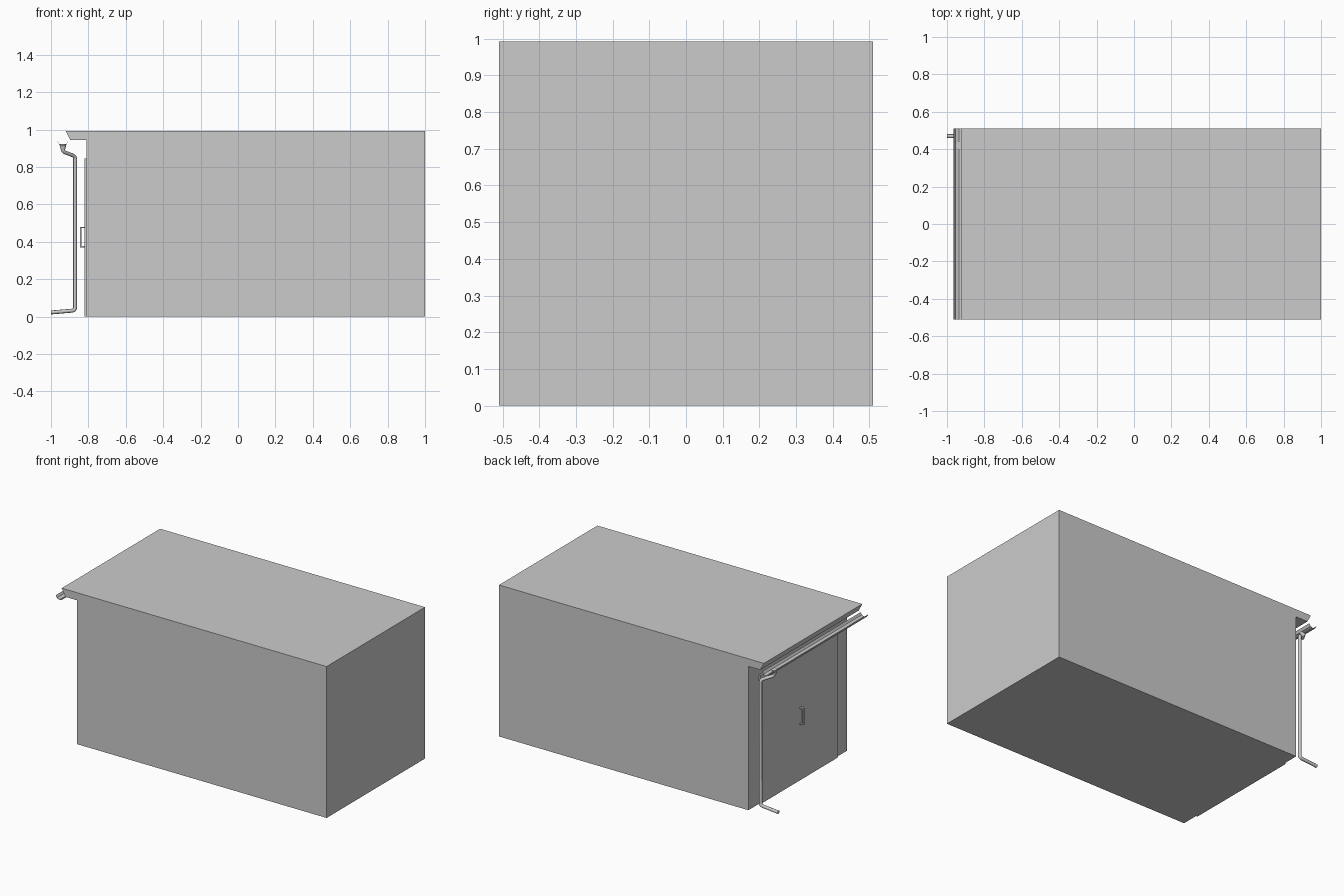
import bpy, bmesh
from mathutils import Vector

cube = bpy.data.objects.get("Cube")
if cube:
    bpy.data.objects.remove(cube, do_unlink=True)

grey = bpy.data.materials.new("plain grey")
grey.use_nodes = True
COLOR = (0.6, 0.6, 0.6, 1)
grey.diffuse_color = COLOR
grey.node_tree.nodes["Principled BSDF"].inputs["Base Color"].default_value = COLOR


def finish(name, bm):
    mesh = bpy.data.meshes.new(name)
    bmesh.ops.recalc_face_normals(bm, faces=bm.faces)
    bm.to_mesh(mesh)
    bm.free()
    mesh.materials.append(grey)
    obj = bpy.data.objects.new(name, mesh)
    bpy.context.collection.objects.link(obj)
    return obj


def extrude_profile(name, points, y0, y1):
    """Prism from an x-z outline, running along y."""
    bm = bmesh.new()
    face = bm.faces.new([bm.verts.new((x, y0, z)) for x, z in points])
    out = bmesh.ops.extrude_face_region(bm, geom=[face])
    moved = [v for v in out["geom"] if isinstance(v, bmesh.types.BMVert)]
    bmesh.ops.translate(bm, verts=moved, vec=(0, y1 - y0, 0))
    return finish(name, bm)


def box(name, x0, x1, y0, y1, z0, z1):
    return extrude_profile(name, [(x0, z0), (x1, z0), (x1, z1), (x0, z1)], y0, y1)


def pipe(name, corners, radius, bend):
    """Round tube along a path whose corners are softened."""
    pts = [Vector(c) for c in corners]
    path = [pts[0]]
    for a, b, c in zip(pts, pts[1:], pts[2:]):
        p = b + (a - b).normalized() * bend
        q = b + (c - b).normalized() * bend
        path += [p, (p + q + 2 * b) / 4, q]
    path.append(pts[-1])
    curve = bpy.data.curves.new(name, "CURVE")
    curve.dimensions = "3D"
    curve.bevel_depth = radius
    curve.bevel_resolution = 2
    curve.use_fill_caps = True
    spline = curve.splines.new("POLY")
    spline.points.add(len(path) - 1)
    for point, co in zip(spline.points, path):
        point.co = (*co, 1)
    curve.materials.append(grey)
    obj = bpy.data.objects.new(name, curve)
    bpy.context.collection.objects.link(obj)


# Building with overhanging eave
extrude_profile("garage_body", [(-0.81, 0), (1, 0), (1, 0.993), (-0.922, 0.993),
                                (-0.896, 0.943), (-0.81, 0.943)], -0.51, 0.51)

# Two door leaves with a narrow seam, and a pull handle
for side, y0, y1 in (("left", 0.001, 0.4), ("right", -0.4, -0.001)):
    box("door_" + side, -0.82, -0.81, y0, y1, 0, 0.845)
extrude_profile("door_handle", [(-0.82, 0.37), (-0.845, 0.37), (-0.845, 0.48), (-0.82, 0.48),
                                (-0.82, 0.473), (-0.838, 0.473), (-0.838, 0.377), (-0.82, 0.377)],
                -0.02, -0.004)

# Thin trough under the eave
outer = [(-0.964, 0.933), (-0.955, 0.918), (-0.936, 0.912), (-0.919, 0.918), (-0.91, 0.933)]
inner = [(x, z + 0.003) for x, z in reversed(outer)]
extrude_profile("gutter", outer + inner, -0.51, 0.51)

# Outlet and downpipe with a kicked-out foot
bm = bmesh.new()
bmesh.ops.create_cone(bm, segments=12, radius1=0.012, radius2=0.019, depth=0.028, cap_ends=True)
bmesh.ops.translate(bm, verts=bm.verts, vec=(-0.936, 0.42, 0.908))
finish("gutter_outlet", bm)
pipe("downpipe", [(-0.936, 0.42, 0.915), (-0.936, 0.42, 0.882), (-0.871, 0.47, 0.857),
                  (-0.871, 0.47, 0.033), (-1, 0.47, 0.022)], 0.0105, 0.014)
